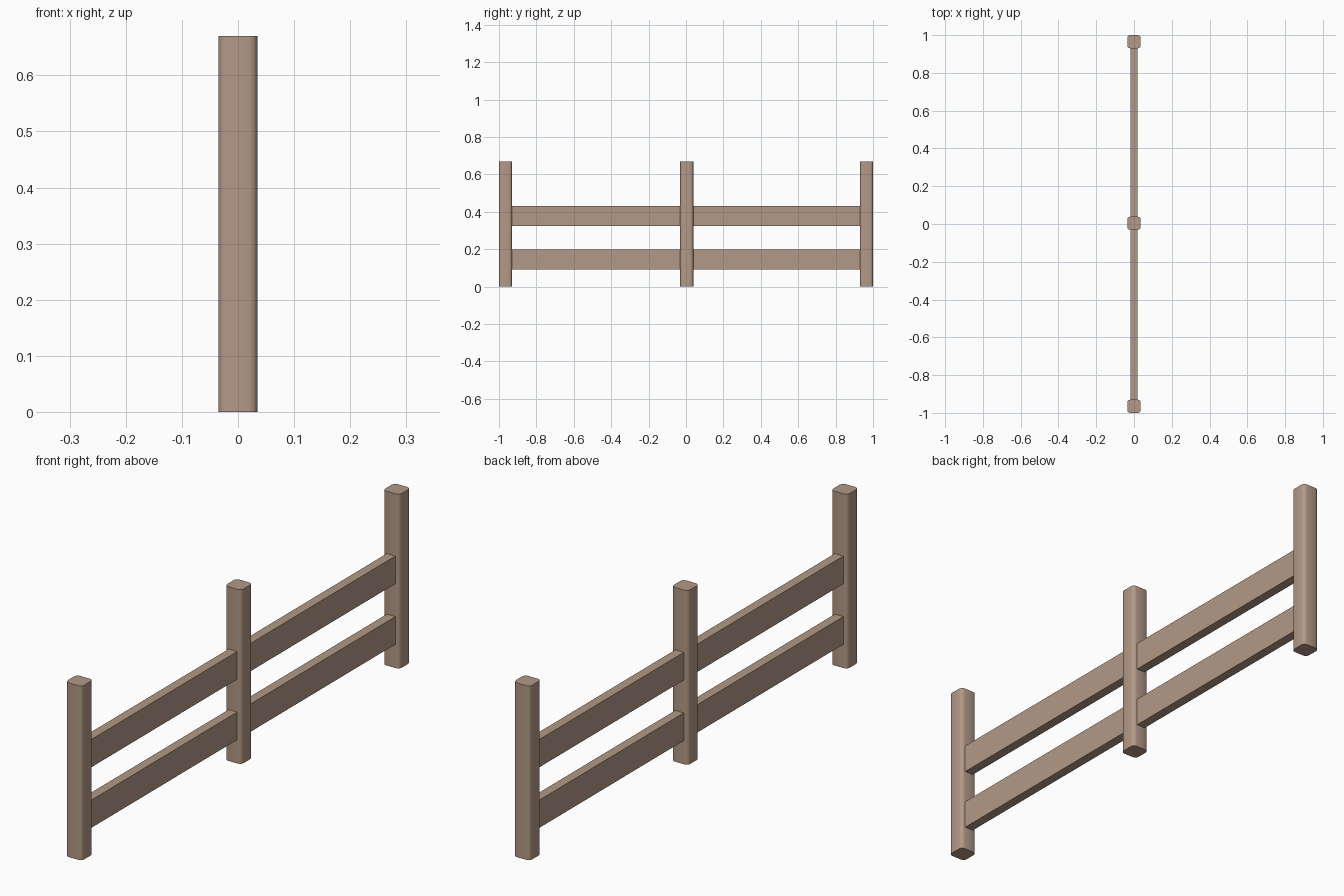
import bpy
import bmesh

if "Cube" in bpy.data.objects:
    bpy.data.objects.remove(bpy.data.objects["Cube"])

wood = bpy.data.materials.new("brown_wood")
wood.diffuse_color = (0.45, 0.32, 0.24, 1)
wood.use_nodes = True
wood.node_tree.nodes["Principled BSDF"].inputs["Base Color"].default_value = wood.diffuse_color

POST = 0.07
HEIGHT = 0.67


def box(name, size, centre, corner=0.0):
    """Box with optionally rounded vertical edges."""
    bm = bmesh.new()
    bmesh.ops.create_cube(bm, size=1)
    bmesh.ops.scale(bm, vec=size, verts=bm.verts)
    if corner:
        upright = [e for e in bm.edges
                   if abs(e.verts[0].co.z - e.verts[1].co.z) > 0.01]
        bmesh.ops.bevel(bm, geom=upright, offset=corner, segments=3,
                        profile=0.5, affect='EDGES')
    mesh = bpy.data.meshes.new(name)
    bm.to_mesh(mesh)
    bm.free()
    mesh.materials.append(wood)
    ob = bpy.data.objects.new(name, mesh)
    ob.location = centre
    bpy.context.collection.objects.link(ob)
    if corner:
        bpy.context.view_layer.objects.active = ob
        ob.select_set(True)
        bpy.ops.object.shade_smooth_by_angle(angle=0.7)
        ob.select_set(False)


# Three upright posts with rounded corners
posts = {"front": -0.965, "middle": 0.004, "back": 0.965}
for label, y in posts.items():
    box(label + "_post", (POST, POST, HEIGHT), (0, y, HEIGHT / 2), 0.015)

# Two flat rails in each bay, butted between the posts
for bay, a, b in (("front", "front", "middle"), ("back", "middle", "back")):
    y0 = posts[a] + POST / 2 - 0.001
    y1 = posts[b] - POST / 2 + 0.001
    for level, z in (("lower", 0.144), ("upper", 0.377)):
        box(f"{bay}_{level}_rail", (0.036, y1 - y0, 0.107),
            (0, (y0 + y1) / 2, z))
